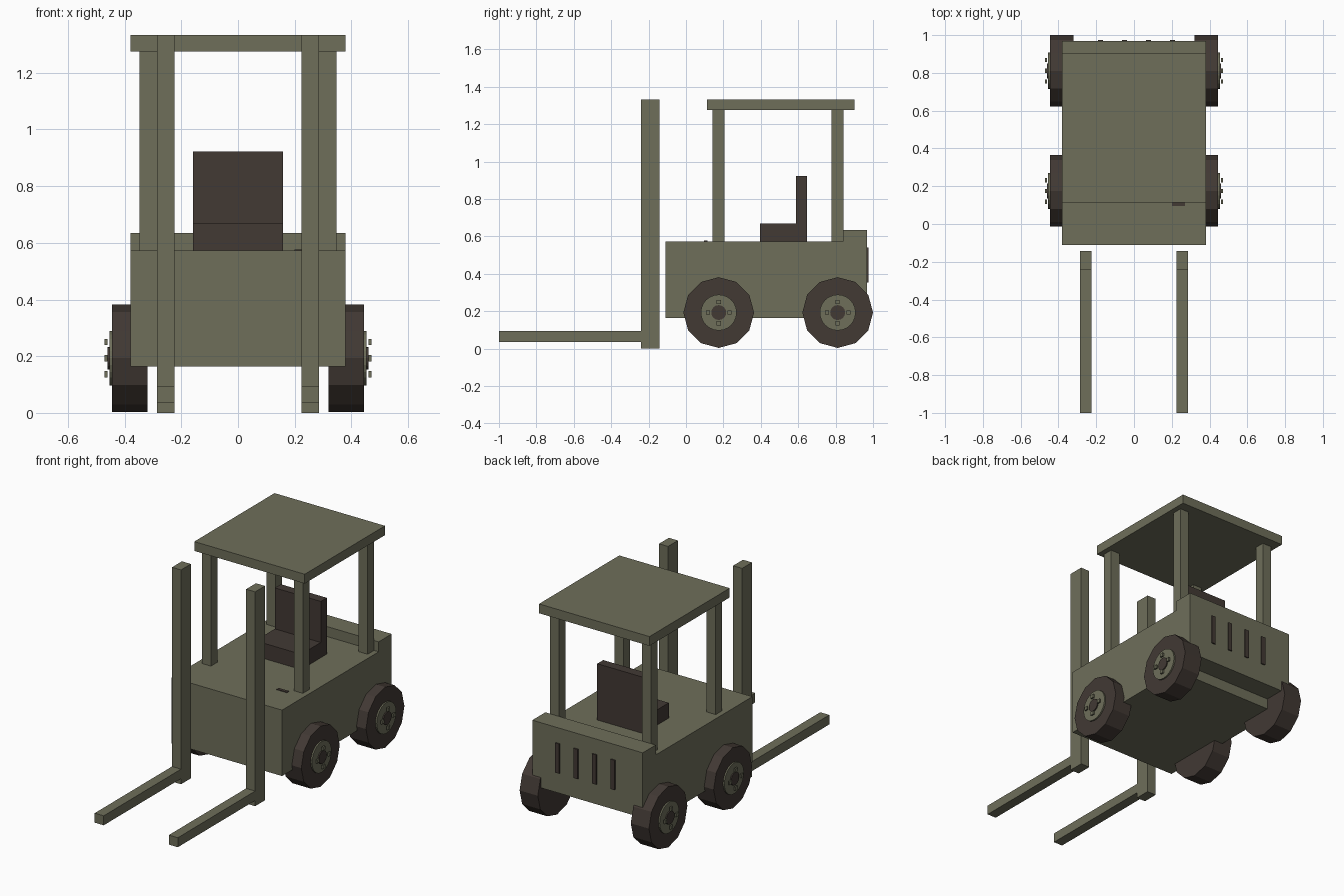
import bpy, math

if "Cube" in bpy.data.objects:
    bpy.data.objects.remove(bpy.data.objects["Cube"])


def material(name, rgb):
    m = bpy.data.materials.new(name)
    m.diffuse_color = (*rgb, 1)
    m.use_nodes = True
    m.node_tree.nodes["Principled BSDF"].inputs["Base Color"].default_value = m.diffuse_color
    return m


OLIVE = material("olive paint", (0.156, 0.156, 0.102))
DARK = material("dark brown rubber", (0.054, 0.041, 0.034))


def box(name, x, y, z, mat):
    """Box from (min, max) ranges on each axis."""
    bpy.ops.mesh.primitive_cube_add(
        size=1, location=[(a + b) / 2 for a, b in (x, y, z)])
    o = bpy.context.object
    o.name = name
    o.scale = [b - a for a, b in (x, y, z)]
    bpy.ops.object.transform_apply(location=False, rotation=False, scale=True)
    o.data.materials.append(mat)
    return o


def disc(name, sides, radius, x, y, z, mat):
    """Cylinder lying along x between the two x values."""
    bpy.ops.mesh.primitive_cylinder_add(
        vertices=sides, radius=radius, depth=abs(x[1] - x[0]),
        location=((x[0] + x[1]) / 2, y, z), rotation=(0, math.pi / 2, 0))
    o = bpy.context.object
    o.name = name
    o.data.materials.append(mat)
    return o


# Chassis and raised counterweight
box("body", (-0.38, 0.38), (-0.11, 0.84), (0.163, 0.573), OLIVE)
box("counterweight", (-0.38, 0.38), (0.84, 0.968), (0.23, 0.635), OLIVE)

# Vent slots on the back
for i in range(4):
    cx = -0.177 + i * 0.127
    box("vent_slot", (cx - 0.014, cx + 0.014), (0.966, 0.975), (0.355, 0.54), DARK)

# Seat
box("seat_cushion", (-0.158, 0.158), (0.395, 0.588), (0.573, 0.668), DARK)
box("seat_back", (-0.158, 0.158), (0.588, 0.647), (0.573, 0.923), DARK)

# Floor pedal
box("pedal", (0.20, 0.27), (0.095, 0.115), (0.572, 0.577), DARK)

# Overhead guard
box("roof", (-0.38, 0.38), (0.113, 0.902), (1.275, 1.333), OLIVE)

for s in (-1, 1):
    def side(a, b):
        return tuple(sorted((s * a, s * b)))

    # Roof posts
    for y in (0.141, 0.777):
        box("roof_post", side(0.285, 0.348), (y, y + 0.064), (0.573, 1.275), OLIVE)

    # Mast and fork
    box("mast", side(0.224, 0.286), (-0.24, -0.143), (0, 1.333), OLIVE)
    box("fork", side(0.224, 0.286), (-1.0, -0.24), (0.035, 0.094), OLIVE)

    # Wheels with hub, cap and four bolts
    for y in (0.175, 0.811):
        z = 0.193
        disc("tyre", 12, 0.189, (s * 0.32, s * 0.445), y, z, DARK)
        disc("hub", 24, 0.096, (s * 0.44, s * 0.454), y, z, OLIVE)
        disc("hub_cap", 16, 0.04, (s * 0.45, s * 0.461), y, z, DARK)
        for k in range(4):
            a = k * math.pi / 2
            by, bz = y + 0.057 * math.cos(a), z + 0.057 * math.sin(a)
            box("wheel_bolt", side(0.461, 0.471), (by - 0.011, by + 0.011),
                (bz - 0.011, bz + 0.011), OLIVE)
